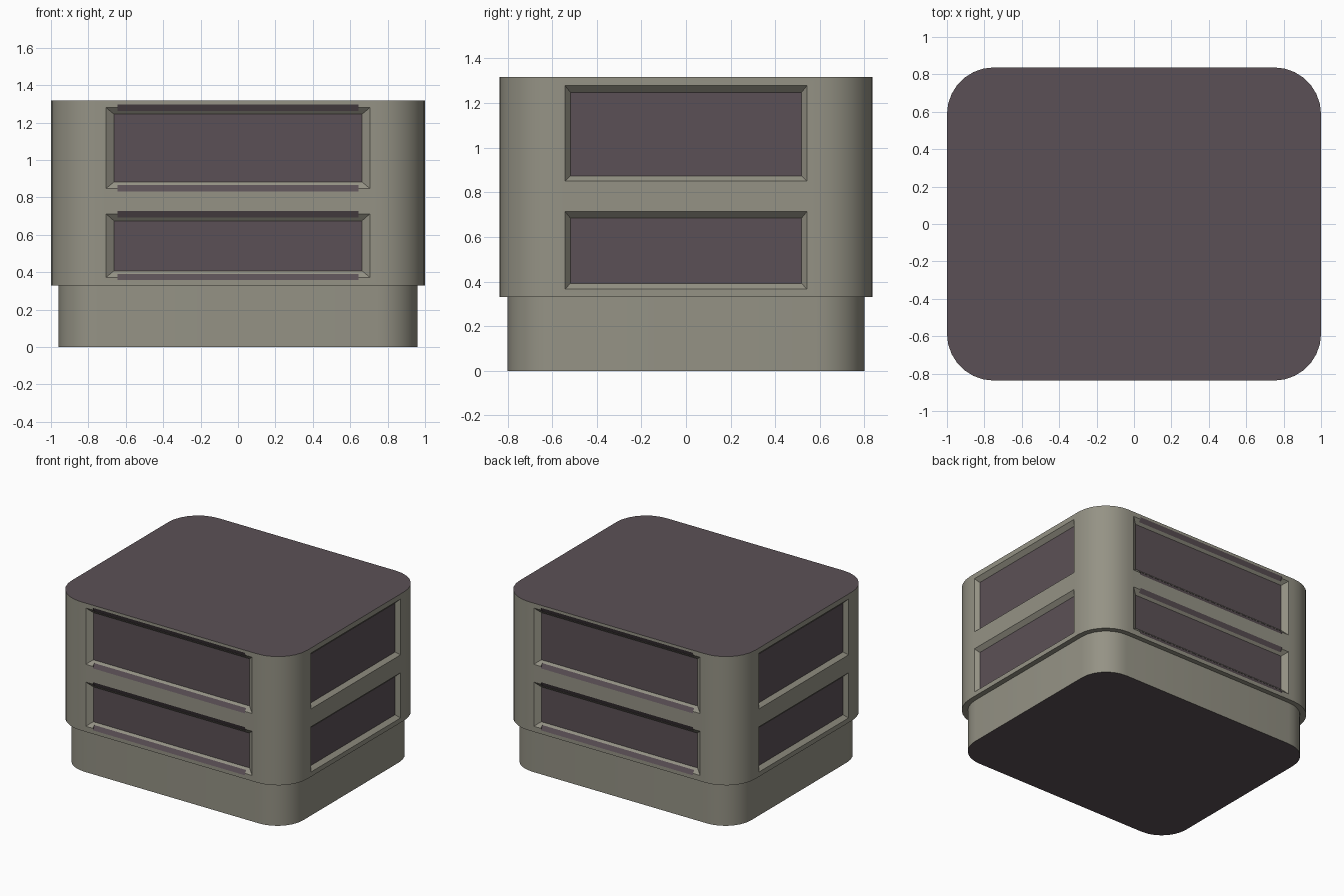
import bpy, bmesh, math
from mathutils import Vector

if "Cube" in bpy.data.objects:
    bpy.data.objects.remove(bpy.data.objects["Cube"])


def material(name, rgb):
    m = bpy.data.materials.new(name)
    m.diffuse_color = (*rgb, 1)
    m.use_nodes = True
    m.node_tree.nodes["Principled BSDF"].inputs["Base Color"].default_value = m.diffuse_color
    return m


OLIVE = material("olive grey", (0.30, 0.29, 0.235))
PURPLE = material("dark purple grey", (0.105, 0.081, 0.092))


def make_object(name, bm):
    bmesh.ops.recalc_face_normals(bm, faces=bm.faces)
    me = bpy.data.meshes.new(name)
    bm.to_mesh(me)
    bm.free()
    me.materials.append(OLIVE)
    me.materials.append(PURPLE)
    ob = bpy.data.objects.new(name, me)
    bpy.context.collection.objects.link(ob)
    return ob


def rounded_block(name, hx, hy, r, z0, z1, purple_up):
    """Upright block with rounded corners; one cap is purple."""
    pts = []
    for k, (sx, sy) in enumerate(((1, 1), (-1, 1), (-1, -1), (1, -1))):
        for i in range(8):
            a = math.radians(90 * k + 90 * i / 7)
            pts.append((sx * (hx - r) + r * math.cos(a), sy * (hy - r) + r * math.sin(a)))
    bm = bmesh.new()
    low = [bm.verts.new((x, y, z0)) for x, y in pts]
    top = [bm.verts.new((x, y, z1)) for x, y in pts]
    f_low, f_top = bm.faces.new(low[::-1]), bm.faces.new(top)
    (f_top if purple_up else f_low).material_index = 1
    for i in range(len(pts)):
        j = (i + 1) % len(pts)
        bm.faces.new((low[i], low[j], top[j], top[i]))
    return make_object(name, bm)


def place(side, u, z, depth):
    """u runs along the wall, depth goes inward from the wall."""
    if side in ("front", "back"):
        s = -1 if side == "front" else 1
        return Vector((u, s * (0.837 - depth), z))
    s = 1 if side == "right" else -1
    return Vector((s * (1.0 - depth), u, z))


def cut(ob, cutter):
    cutter.hide_render = True
    cutter.hide_viewport = False
    cutter.display_type = 'WIRE'
    mod = ob.modifiers.new(cutter.name, 'BOOLEAN')
    mod.operation = 'DIFFERENCE'
    mod.solver = 'EXACT'
    mod.object = cutter
    bpy.context.view_layer.objects.active = ob
    bpy.ops.object.modifier_apply(modifier=mod.name)
    bpy.data.objects.remove(cutter)


def window_cutter(side, u_in, u_out, in_lo, in_hi, out_lo, out_hi, d=0.03):
    """Tapered recess with a purple pane at its floor."""
    bm = bmesh.new()

    def ring(u, lo, hi, depth):
        return [bm.verts.new(place(side, a, z, depth))
                for a, z in ((-u, lo), (u, lo), (u, hi), (-u, hi))]
    inner = ring(u_in, in_lo, in_hi, d)
    # outer ring continues the same slope beyond the wall
    outer = ring(2 * u_out - u_in, 2 * out_lo - in_lo, 2 * out_hi - in_hi, -d)
    bm.faces.new(inner).material_index = 1
    bm.faces.new(outer)
    for i in range(4):
        j = (i + 1) % 4
        bm.faces.new((inner[i], inner[j], outer[j], outer[i]))
    return make_object("window_cutter", bm)


def slot_cutter(side, z_near, z_far, u=0.645, d=0.018):
    """Sloped purple slot along a window edge, deepest near the pane."""
    bm = bmesh.new()
    section = ((z_near, d), (2 * z_far - z_near, -d), (z_near, -d))
    a = [bm.verts.new(place(side, -u, z, k)) for z, k in section]
    b = [bm.verts.new(place(side, u, z, k)) for z, k in section]
    faces = [bm.faces.new(a), bm.faces.new(b)]
    for i in range(3):
        j = (i + 1) % 3
        faces.append(bm.faces.new((a[i], a[j], b[j], b[i])))
    for f in faces:
        f.material_index = 1
    return make_object("slot_cutter", bm)


# Lower plinth and upper body
plinth = rounded_block("plinth", 0.96, 0.80, 0.22, 0, 0.332, False)
body = rounded_block("upper_body", 1.0, 0.837, 0.25, 0.33, 1.317, True)

# Long windows, with slots above and below, on front and back
for side in ("front", "back"):
    for in_lo, in_hi, out_lo, out_hi in ((0.883, 1.245, 0.848, 1.28),
                                         (0.408, 0.675, 0.373, 0.712)):
        cut(body, window_cutter(side, 0.663, 0.705, in_lo, in_hi, out_lo, out_hi))
        cut(body, slot_cutter(side, in_hi + 0.018, in_hi + 0.052))
        cut(body, slot_cutter(side, in_lo - 0.016, in_lo - 0.05))

# Shorter windows on both ends
for side in ("right", "left"):
    for in_lo, in_hi, out_lo, out_hi in ((0.873, 1.248, 0.85, 1.278),
                                         (0.392, 0.684, 0.366, 0.713)):
        cut(body, window_cutter(side, 0.518, 0.542, in_lo, in_hi, out_lo, out_hi))

# Soft corners with crisp edges
for ob in (plinth, body):
    bpy.ops.object.select_all(action='DESELECT')
    ob.select_set(True)
    bpy.context.view_layer.objects.active = ob
    bpy.ops.object.shade_smooth_by_angle(angle=math.radians(20))
